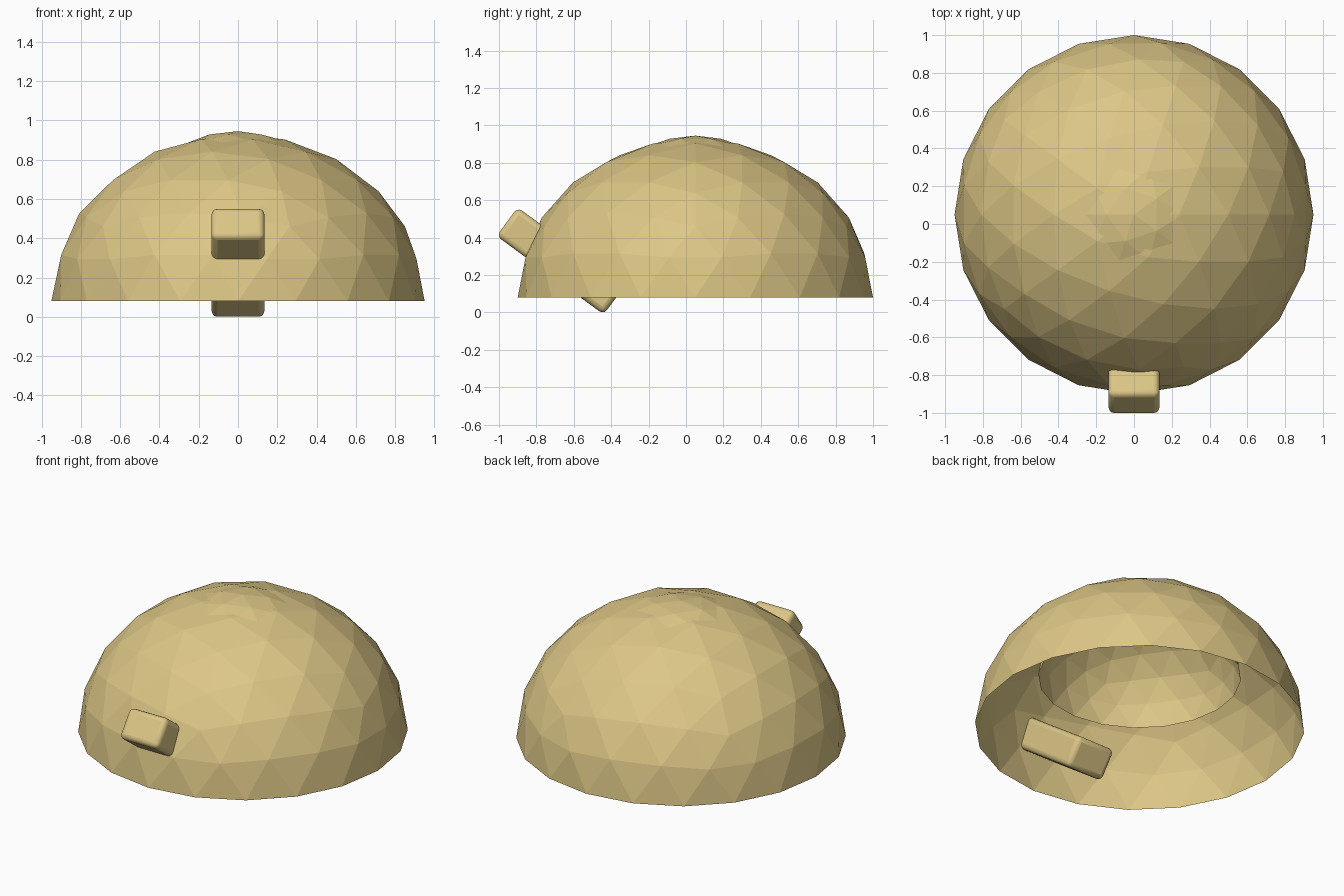
import bpy, bmesh, math

if "Cube" in bpy.data.objects:
    bpy.data.objects.remove(bpy.data.objects["Cube"])

mat = bpy.data.materials.new("sand")
mat.diffuse_color = (0.72, 0.57, 0.24, 1)
mat.use_nodes = True
mat.node_tree.nodes["Principled BSDF"].inputs["Base Color"].default_value = mat.diffuse_color


def half_dome(name, radius, height, base_z, turn):
    """Open faceted half icosphere with a 20-sided rim."""
    bpy.ops.mesh.primitive_ico_sphere_add(subdivisions=3, radius=1)
    ob = bpy.context.object
    ob.name = name
    bm = bmesh.new()
    bm.from_mesh(ob.data)
    low = [f for f in bm.faces if f.calc_center_median().z < 0]
    bmesh.ops.delete(bm, geom=low, context='FACES')
    bm.to_mesh(ob.data)
    bm.free()
    ob.scale = (radius, radius, height)
    ob.rotation_euler.z = turn
    ob.location = (0, 0.05, base_z)
    ob.data.materials.append(mat)
    return ob


# outer shell and the smaller liner whose crown just breaks through the top
half_dome("outer_dome", 0.95, 0.85, 0.08, 0)
half_dome("inner_dome", 0.585, 0.53, 0.415, math.pi)

# tilted rounded block passing through the front wall
bpy.ops.mesh.primitive_cube_add(size=1, location=(0, -0.67, 0.275))
block = bpy.context.object
block.name = "front_block"
block.scale = (0.27, 0.71, 0.19)
bpy.ops.object.transform_apply(location=False, rotation=False, scale=True)
block.rotation_euler.x = -math.atan2(0.41, 0.56)
bev = block.modifiers.new("round", 'BEVEL')
bev.width = 0.03
bev.segments = 3
block.data.materials.append(mat)
bpy.ops.object.shade_smooth_by_angle(angle=math.radians(35))
